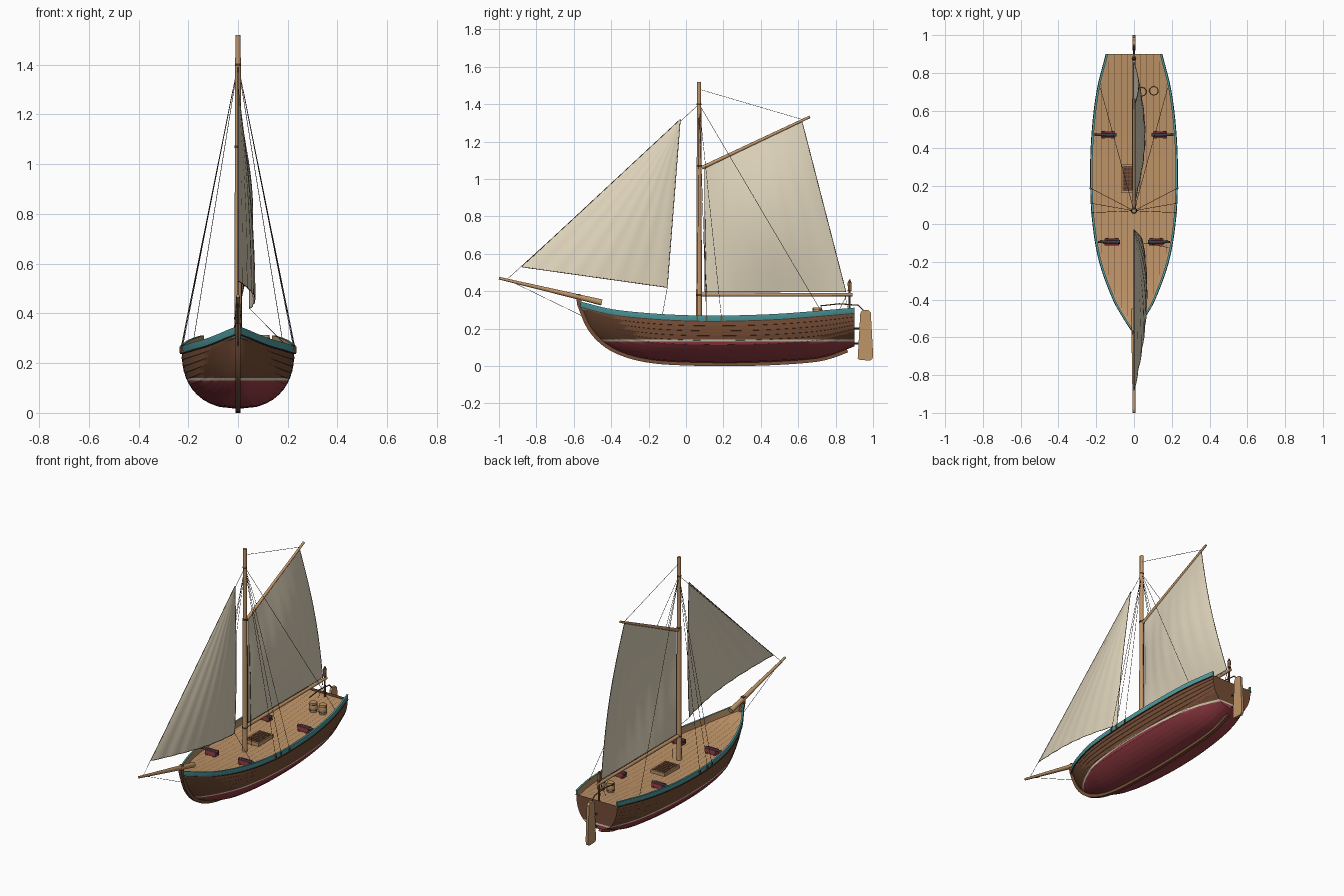
import bpy, bmesh, math
from mathutils import Vector

if "Cube" in bpy.data.objects:
    bpy.data.objects.remove(bpy.data.objects["Cube"])


def paint(name, r, g, b):
    m = bpy.data.materials.new(name)
    m.use_nodes = True
    m.diffuse_color = (r, g, b, 1)
    m.node_tree.nodes["Principled BSDF"].inputs["Base Color"].default_value = (r, g, b, 1)
    return m


WOOD = paint("tan wood", 0.52, 0.3, 0.14)
BROWN = paint("hull brown", 0.18, 0.075, 0.037)
RED = paint("bottom red", 0.33, 0.05, 0.063)
TEAL = paint("rail teal", 0.08, 0.34, 0.36)
CREAM = paint("sail cream", 0.74, 0.66, 0.5)
DARK = paint("dark rope", 0.07, 0.04, 0.024)
IRON = paint("iron", 0.045, 0.05, 0.07)


def finish(name, bm, mats, angle=35):
    bmesh.ops.recalc_face_normals(bm, faces=bm.faces)
    me = bpy.data.meshes.new(name)
    bm.to_mesh(me)
    bm.free()
    for m in mats:
        me.materials.append(m)
    me.shade_smooth()
    me.set_sharp_from_angle(angle=math.radians(angle))
    ob = bpy.data.objects.new(name, me)
    bpy.context.collection.objects.link(ob)


def skin(rings, closed=False, caps=False):
    """Bridge rings of points into a surface."""
    bm = bmesh.new()
    vs = [[bm.verts.new(p) for p in ring] for ring in rings]
    n = len(vs[0])
    for a, b in zip(vs, vs[1:]):
        for i in range(n if closed else n - 1):
            bm.faces.new((a[i], a[(i + 1) % n], b[(i + 1) % n], b[i]))
    if caps:
        bm.faces.new(vs[0])
        bm.faces.new(vs[-1])
    return bm


def rod(name, a, b, r1, r2, mat, sides=14):
    a, b = Vector(a), Vector(b)
    d = b - a
    mtx = d.to_track_quat("Z", "Y").to_matrix().to_4x4()
    mtx.translation = (a + b) / 2
    bm = bmesh.new()
    bmesh.ops.create_cone(bm, cap_ends=True, segments=sides, radius1=r1, radius2=r2,
                          depth=d.length, matrix=mtx)
    finish(name, bm, [mat])


def box(name, centre, size, mat):
    bm = bmesh.new()
    bmesh.ops.create_cube(bm, size=1)
    for v in bm.verts:
        v.co = Vector(centre) + Vector(c * s for c, s in zip(v.co, size))
    finish(name, bm, [mat])


def rope(name, lines, r=0.0012, mat=DARK):
    cu = bpy.data.curves.new(name, "CURVE")
    cu.dimensions = "3D"
    cu.bevel_depth, cu.bevel_resolution = r, 1
    for pts in lines:
        sp = cu.splines.new("POLY")
        sp.points.add(len(pts) - 1)
        for q, p in zip(sp.points, pts):
            q.co = (*p, 1)
    cu.materials.append(mat)
    bpy.context.collection.objects.link(bpy.data.objects.new(name, cu))


def smooth_line(pts):
    """Smooth function through (y, value) points."""
    def slope(i):
        a, b = pts[max(i - 1, 0)], pts[min(i + 1, len(pts) - 1)]
        return (b[1] - a[1]) / (b[0] - a[0])

    def f(y):
        i = max([k for k in range(len(pts) - 1) if pts[k][0] <= y], default=0)
        (y0, v0), (y1, v1) = pts[i], pts[i + 1]
        h = y1 - y0
        t = (y - y0) / h
        return (v0 * (1 + 2 * t) * (1 - t) ** 2 + v1 * t * t * (3 - 2 * t)
                + h * t * (1 - t) * (slope(i) * (1 - t) - slope(i + 1) * t))
    return f


# Hull lines: half width, bottom and rail height along y
BOW, STERN = -0.565, 0.9
width = smooth_line([(BOW, .008), (-.5, .05), (-.4, .106), (-.2, .178), (0, .213),
                     (.2, .225), (.45, .22), (.7, .192), (STERN, .143)])
bottom = smooth_line([(BOW, .33), (-.52, .22), (-.45, .135), (-.35, .075), (-.2, .035),
                      (0, .02), (.3, .017), (.6, .03), (.75, .05), (STERN, .105)])
sheer = smooth_line([(BOW, .345), (-.4, .305), (-.2, .283), (0, .272), (.2, .27),
                     (.5, .28), (STERN, .312)])
stations = [BOW + (STERN - BOW) * (i / 48) ** 1.3 for i in range(49)]


def deck_z(y):
    return sheer(y) - 0.042


# Planked hull: each strake overlaps the one below it
STRAKES = 11


def section(y):
    p = 1.4 + 0.9 * min(1, (y - BOW) / 0.35)
    lo, hi, side = bottom(y), sheer(y) - 0.026, []
    for k in range(STRAKES):
        for t, flare in (((k / STRAKES) ** 1.4, 1.008), (((k + 0.96) / STRAKES) ** 1.4, 1)):
            x = width(y) * flare * (1 - (1 - t) ** p) ** (1 / p)
            side.append((x, y, lo + (hi - lo) * t))
    side.append((width(y), y, hi))
    return [(-x, y, z) for x, y, z in reversed(side[1:])] + side


bm = skin([section(y) for y in stations])
bm.verts.ensure_lookup_table()
bm.faces.new(bm.verts[-len(section(0)):])
for z in (0.131, 0.141):
    bmesh.ops.bisect_plane(bm, geom=bm.verts[:] + bm.edges[:] + bm.faces[:],
                           plane_co=(0, 0, z), plane_no=(0, 0, 1))
for f in bm.faces:
    z = f.calc_center_median().z
    f.material_index = 1 if z < 0.131 else 2 if z < 0.141 else 0
finish("hull", bm, [BROWN, RED, CREAM], 40)

# Keel and stem follow the bottom line
path = [Vector((0, -0.572, 0.385))] + [Vector((0, y, bottom(y))) for y in stations if y < 0.87]
rings = []
for i, p in enumerate(path):
    d = (path[min(i + 1, len(path) - 1)] - path[max(i - 1, 0)]).normalized()
    out = Vector((0, d.z, -d.y))
    rings.append([p + out * o + Vector((x, 0, 0)) for o, x in
                  ((.017, -.01), (.017, .01), (-.008, .01), (-.008, -.01))])
finish("keel_and_stem", skin(rings, True, True), [BROWN])

# Deck with plank seams
finish("deck", skin([[(-width(y) * .985, y, deck_z(y)), (width(y) * .985, y, deck_z(y))]
                     for y in stations]), [WOOD])
for k in range(-6, 7):
    x = k * 0.034
    run = [y for y in stations if width(y) > abs(x) + 0.012]
    finish("deck_seam", skin([[(x - .001, y, deck_z(y) + .001), (x + .001, y, deck_z(y) + .001)]
                              for y in run]), [BROWN])

# Bulwarks: painted outside and on top, bare wood inside; wale below
for s in (-1, 1):
    rings = [[(s * (width(y) + o), y, sheer(y) + h) for o, h in
              ((.003, -.028), (.005, 0), (-.006, 0), (-.006, -.045))] for y in stations]
    bm = skin(rings, True, True)
    for f in bm.faces:
        c = f.calc_center_median()
        f.material_index = 0 if abs(c.x) - width(c.y) > -.004 else 1
    finish("bulwark", bm, [TEAL, WOOD])
    rings = [[(s * (width(y) + o), y, sheer(y) + h) for o, h in
              ((-.002, -.033), (.007, -.033), (.007, -.028), (-.002, -.028))] for y in stations]
    finish("wale", skin(rings, True, True), [DARK])

# Rudder, hinges and tiller
bm = skin([[(x, y, z) for y, z in ((.918, .04), (.93, .032), (.985, .03), (.998, .04), (1, .07),
                                   (.988, .285), (.975, .3), (.945, .3), (.932, .285))]
           for x in (-.008, .008)], True, True)
finish("rudder", bm, [WOOD])
for z in (.12, .2):
    rod("rudder_hinge", (0, .88, z), (0, .94, z), .005, .005, IRON, 8)
rope("tiller", [[(0, .72, .322), (0, .82, .333), (0, .92, .325), (0, .95, .295)]], .0035, BROWN)

# Spars
MY = 0.07
rod("mast", (0, MY, .2), (0, MY, 1.52), .016, .011, WOOD)
for z, r in ((.38, .0165), (1.07, .0145), (1.4, .0128)):
    rod("mast_band", (0, MY, z - .005), (0, MY, z + .005), r, r, DARK)
rod("bowsprit", (0, -.45, .34), (0, -1, .47), .016, .007, WOOD)
rod("gaff", (0, .085, 1.06), (0, .663, 1.333), .01, .007, WOOD)
rod("boom", (0, .06, .382), (0, .89, .382), .011, .009, WOOD)


# Sails: four corners, billow to one side, soft pleats and edge ropes
def sail(name, corners, billow, sweep, pleats, nu=28, nv=16):
    a, b, c, d = (Vector((0, *p)) for p in corners)
    rings = []
    for j in range(nv + 1):
        v = j / nv
        row = []
        for i in range(nu + 1):
            u = i / nu
            p = a.lerp(b, u).lerp(d.lerp(c, u), v)
            p.x = billow(v) * (math.sin(sweep * math.pi * u)
                               + .06 * abs(math.sin(pleats * math.pi * u)))
            row.append(p)
        rings.append(row)
    rope(name + "_edge_rope", [rings[0] + [r[-1] for r in rings[1:]]
                               + rings[-1][::-1] + [r[0] for r in rings[::-1]]], .0016)
    bm = skin(rings)
    bmesh.ops.remove_doubles(bm, verts=bm.verts, dist=1e-5)
    finish(name, bm, [CREAM], 50)


sail("mainsail", [(.1, 1.065), (.62, 1.31), (.855, .398), (.1, .398)],
     lambda v: .058 * math.sin(math.pi * v), .86, 7)
sail("jib", [(-.03, 1.32), (-.03, 1.32), (-.1, .42), (-.88, .53)],
     lambda v: .066 * math.sin(math.pi / 2 * v), .75, 7)

# Standing and running rigging
TOP = (0, MY, 1.4)
for s in (-1, 1):
    feet = [(s * (width(y) + .006), y, sheer(y) - .016) for y in (.06, .11, .19)]
    rope("shrouds", [[TOP, f] for f in feet])
    for f in feet:
        box("chainplate", f, (.007, .009, .026), BROWN)
    rope("backstay", [[TOP, (s * .178, .72, sheer(.72))]])
rope("forestay", [[TOP, (0, -.955, .465)]])
rope("bobstay", [[(0, -.94, .455), (0, -.56, .27)]])
rope("peak_halyard", [[(0, MY, 1.48), (0, .63, 1.316)]])
rope("halyard", [[(.012, .1, .9), (.016, .11, .25)]])
rope("jib_sheet", [[(.046, -.1, .42), (.185, -.125, .28)]])
rope("main_sheet", [[(0, .86, .38), (0, .81, .28)], [(0, .85, .38), (0, .87, .28)]])

# Cargo hatch with a grating
HX, HY = -.02, .24
HZ = deck_z(HY)
box("hatch_coaming", (HX, HY, HZ + .01), (.1, .15, .022), WOOD)
box("hatch_hole", (HX, HY, HZ + .018), (.084, .132, .008), DARK)
for i in range(5):
    box("hatch_slat", (HX - .036 + i * .018, HY, HZ + .022), (.006, .132, .005), BROWN)
for i in range(7):
    box("hatch_bar", (HX, HY - .06 + i * .02, HZ + .022), (.084, .007, .005), BROWN)

# Four deck guns: red carriages with side cheeks and wheels
for s in (-1, 1):
    for x, y in ((.118, -.095), (.138, .472)):
        z = deck_z(y)
        box("gun_carriage", (s * x, y, z + .013), (.075, .034, .018), RED)
        for dy in (-.014, .014):
            box("gun_cheek", (s * x, y + dy, z + .02), (.075, .008, .026), RED)
        rod("gun_barrel", (s * (x - .045), y, z + .028), (s * (x + .072), y, z + .03),
            .01, .006, IRON, 12)
        for dx in (-.025, .025):
            rod("gun_wheels", (s * x + dx, y - .02, z + .006), (s * x + dx, y + .02, z + .006),
                .006, .006, BROWN, 10)

# Barrels by the stern
for x, y in ((.042, .7), (.105, .705)):
    z = deck_z(y)
    prof = ((0, .021), (.03, .025), (.06, .022))
    for (h0, r0), (h1, r1) in zip(prof, prof[1:]):
        rod("barrel", (x, y, z + h0), (x, y, z + h1), r0, r1, WOOD)
    for h in (.012, .046):
        rod("barrel_hoop", (x, y, z + h), (x, y, z + h + .003), .0245, .0245, DARK)

# Stern lantern on a post
rod("lantern_post", (0, .875, .26), (0, .875, .405), .006, .005, BROWN, 8)
rod("lantern_base", (0, .875, .4), (0, .875, .407), .011, .011, BROWN, 8)
rod("lantern_body", (0, .875, .407), (0, .875, .443), .009, .011, WOOD, 8)
rod("lantern_roof", (0, .875, .443), (0, .875, .462), .012, .003, BROWN, 8)
